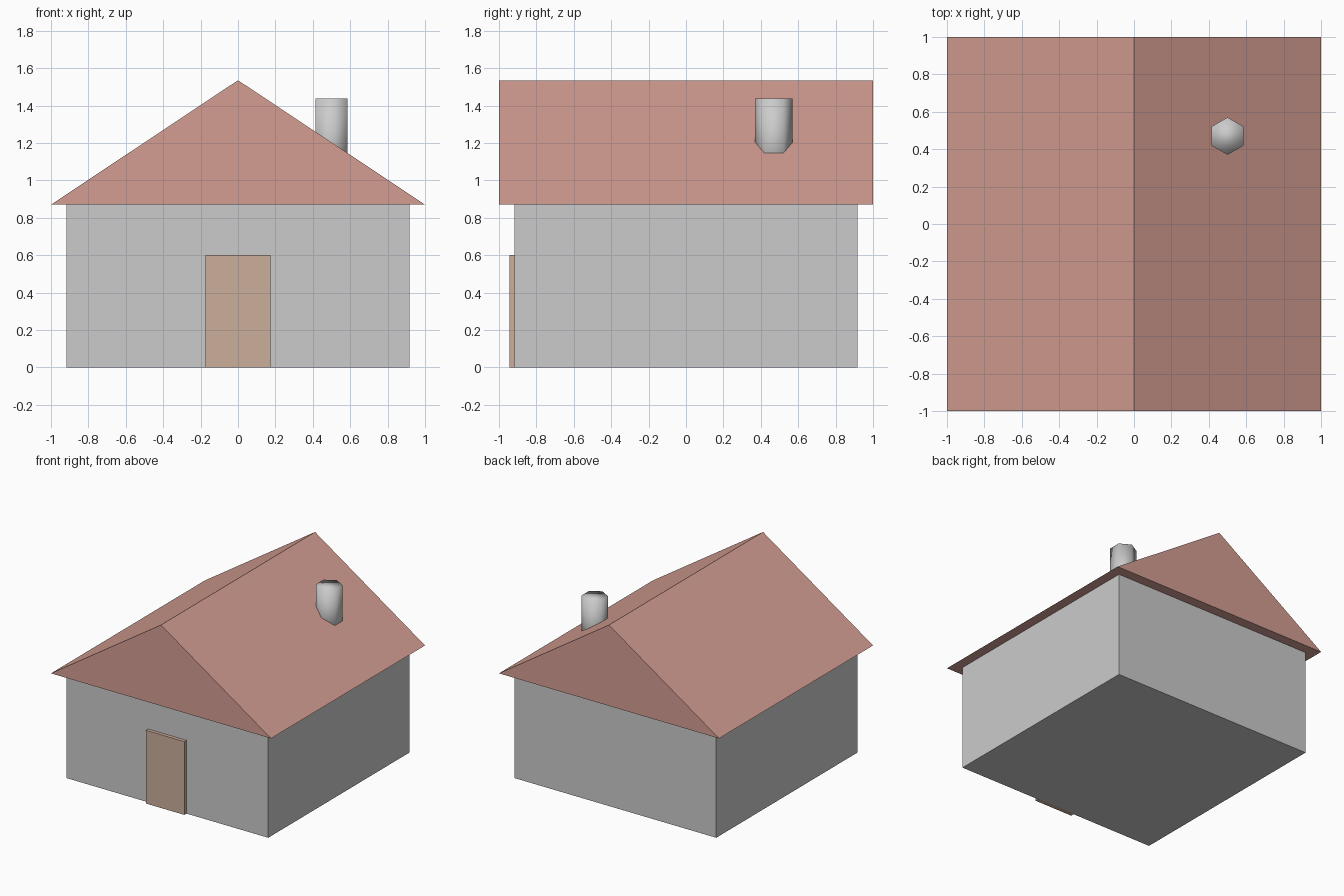
import bpy
import bmesh

if "Cube" in bpy.data.objects:
    bpy.data.objects.remove(bpy.data.objects["Cube"])


def material(name, rgb):
    mat = bpy.data.materials.new(name)
    mat.diffuse_color = (*rgb, 1)
    mat.use_nodes = True
    mat.node_tree.nodes["Principled BSDF"].inputs["Base Color"].default_value = mat.diffuse_color
    return mat


def box(name, lo, hi, mat=None):
    bpy.ops.mesh.primitive_cube_add(size=1, location=[(a + b) / 2 for a, b in zip(lo, hi)])
    obj = bpy.context.object
    obj.name = name
    obj.scale = [b - a for a, b in zip(lo, hi)]
    bpy.ops.object.transform_apply(location=False, rotation=False, scale=True)
    if mat:
        obj.data.materials.append(mat)
    return obj


def extrude_profile(name, profile, y0, y1, mat):
    bm = bmesh.new()
    face = bm.faces.new([bm.verts.new((x, y0, z)) for x, z in profile])
    ext = bmesh.ops.extrude_face_region(bm, geom=[face], use_keep_orig=True)
    moved = [g for g in ext["geom"] if isinstance(g, bmesh.types.BMVert)]
    bmesh.ops.translate(bm, verts=moved, vec=(0, y1 - y0, 0))
    bmesh.ops.recalc_face_normals(bm, faces=bm.faces)
    mesh = bpy.data.meshes.new(name)
    bm.to_mesh(mesh)
    bm.free()
    mesh.materials.append(mat)
    obj = bpy.data.objects.new(name, mesh)
    bpy.context.collection.objects.link(obj)
    return obj


EAVES, RIDGE, WALL = 0.87, 1.535, 0.917

# walls
box("walls", (-WALL, -WALL, 0), (WALL, WALL, EAVES))

# gabled roof with overhang on all sides
extrude_profile("roof", [(-1, EAVES), (1, EAVES), (0, RIDGE)], -1, 1,
                material("roof_red", (0.66, 0.34, 0.29)))

# front door, slightly proud of the wall
box("door", (-0.175, -0.945, 0), (0.175, -WALL + 0.01, 0.602),
    material("door_brown", (0.6, 0.43, 0.33)))

# smooth-shaded hexagonal chimney, sunk into the roof
top, bottom = 1.437, 1.0
bpy.ops.mesh.primitive_cylinder_add(vertices=6, radius=0.1, depth=top - bottom,
                                    location=(0.5, 0.47, (top + bottom) / 2))
bpy.context.object.name = "chimney"
bpy.ops.object.shade_smooth()
